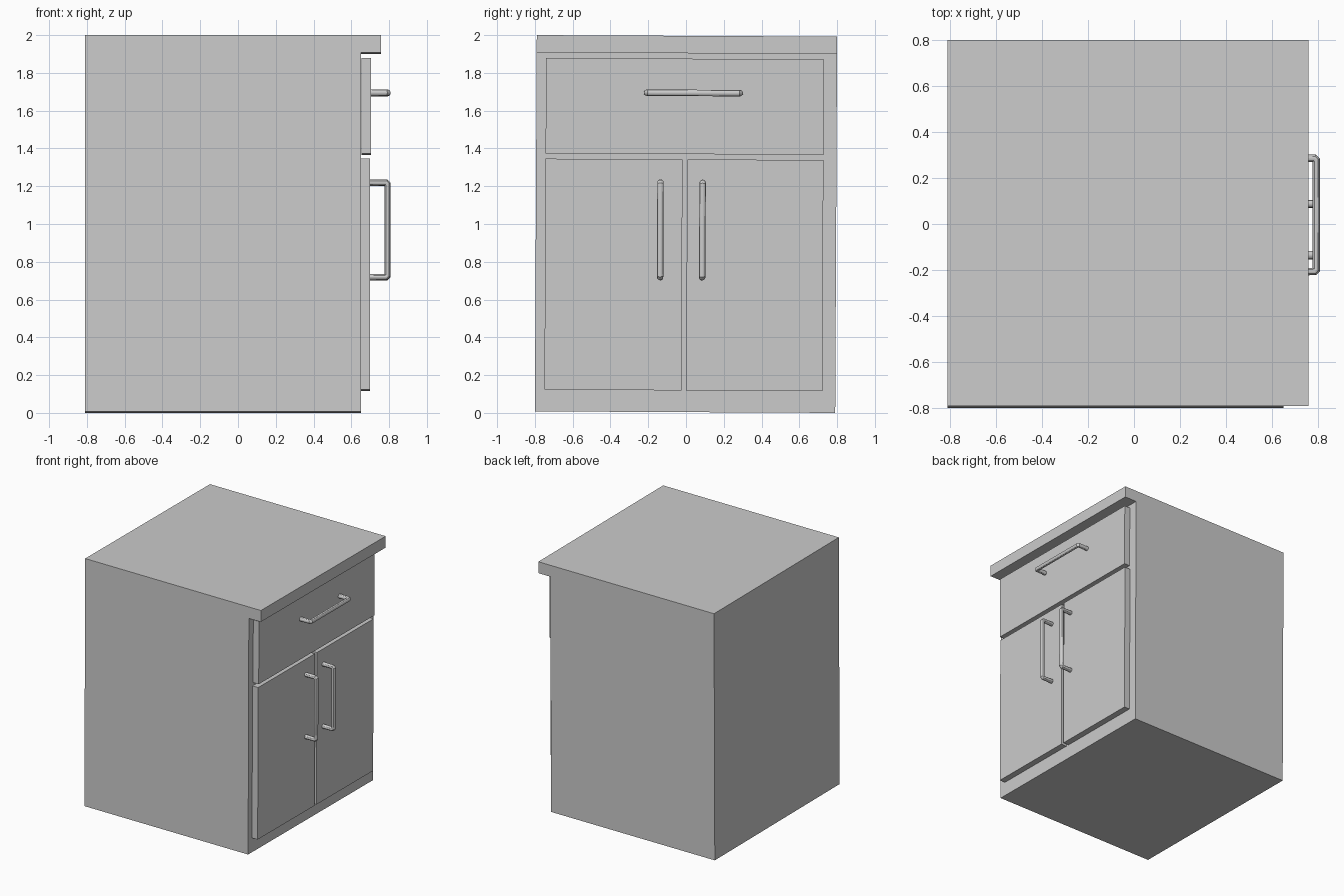
import bpy

if "Cube" in bpy.data.objects:
    bpy.data.objects.remove(bpy.data.objects["Cube"])

TILT = -0.005   # the whole cabinet leans very slightly about x


def place(obj):
    obj.rotation_euler = (TILT, 0, 0)
    obj.location = (0, 0, 0.004)
    bpy.context.collection.objects.link(obj)
    return obj


def extrude_profile(name, profile, y0, y1):
    """Closed prism from an x/z outline (counter-clockwise seen from -y)."""
    n = len(profile)
    verts = [(x, y, z) for y in (y0, y1) for x, z in profile]
    faces = [list(range(n)), list(range(2 * n - 1, n - 1, -1))]
    faces += [(i, i + n, (i + 1) % n + n, (i + 1) % n) for i in range(n)]
    mesh = bpy.data.meshes.new(name)
    mesh.from_pydata(verts, [], faces)
    return place(bpy.data.objects.new(name, mesh))


def panel(name, x0, x1, y0, y1, z0, z1):
    return extrude_profile(name, [(x0, z0), (x1, z0), (x1, z1), (x0, z1)], y0, y1)


def handle(name, start, end, x_base, x_bar=0.792, radius=0.017, cut=0.008):
    """Round bar on two standoffs, with tight corners; start/end are (y, z)."""
    (ya, za), (yb, zb) = start, end
    length = abs(yb - ya) + abs(zb - za)
    dy, dz = (yb - ya) / length * cut, (zb - za) / length * cut
    pts = [(x_base - 0.01, ya, za), (x_bar - cut, ya, za), (x_bar, ya + dy, za + dz),
           (x_bar, yb - dy, zb - dz), (x_bar - cut, yb, zb), (x_base - 0.01, yb, zb)]
    curve = bpy.data.curves.new(name, 'CURVE')
    curve.dimensions = '3D'
    curve.bevel_depth = radius
    curve.bevel_resolution = 4
    curve.use_fill_caps = True
    spline = curve.splines.new('POLY')
    spline.points.add(len(pts) - 1)
    for p, co in zip(spline.points, pts):
        p.co = (*co, 1)
    obj = place(bpy.data.objects.new(name, curve))
    bpy.ops.object.select_all(action='DESELECT')
    bpy.context.view_layer.objects.active = obj
    obj.select_set(True)
    bpy.ops.object.convert(target='MESH')
    bpy.ops.object.shade_smooth_by_angle()


# Carcass with overhanging worktop
extrude_profile("cabinet_body",
                [(-0.81, 0), (0.65, 0), (0.65, 1.9), (0.757, 1.9),
                 (0.757, 1.992), (-0.81, 1.992)], -0.8, 0.79)

# Drawer front
panel("drawer_front", 0.655, 0.705, -0.75, 0.722, 1.366, 1.871)
handle("drawer_handle", (-0.215, 1.69), (0.277, 1.69), 0.705)

# Pair of doors with upright handles
for side, y0, y1, yh in (("left", -0.75, -0.025, -0.141), ("right", 0.0, 0.721, 0.082)):
    panel(side + "_door", 0.65, 0.70, y0, y1, 0.115, 1.338)
    handle(side + "_door_handle", (yh, 0.714), (yh, 1.214), 0.70)
